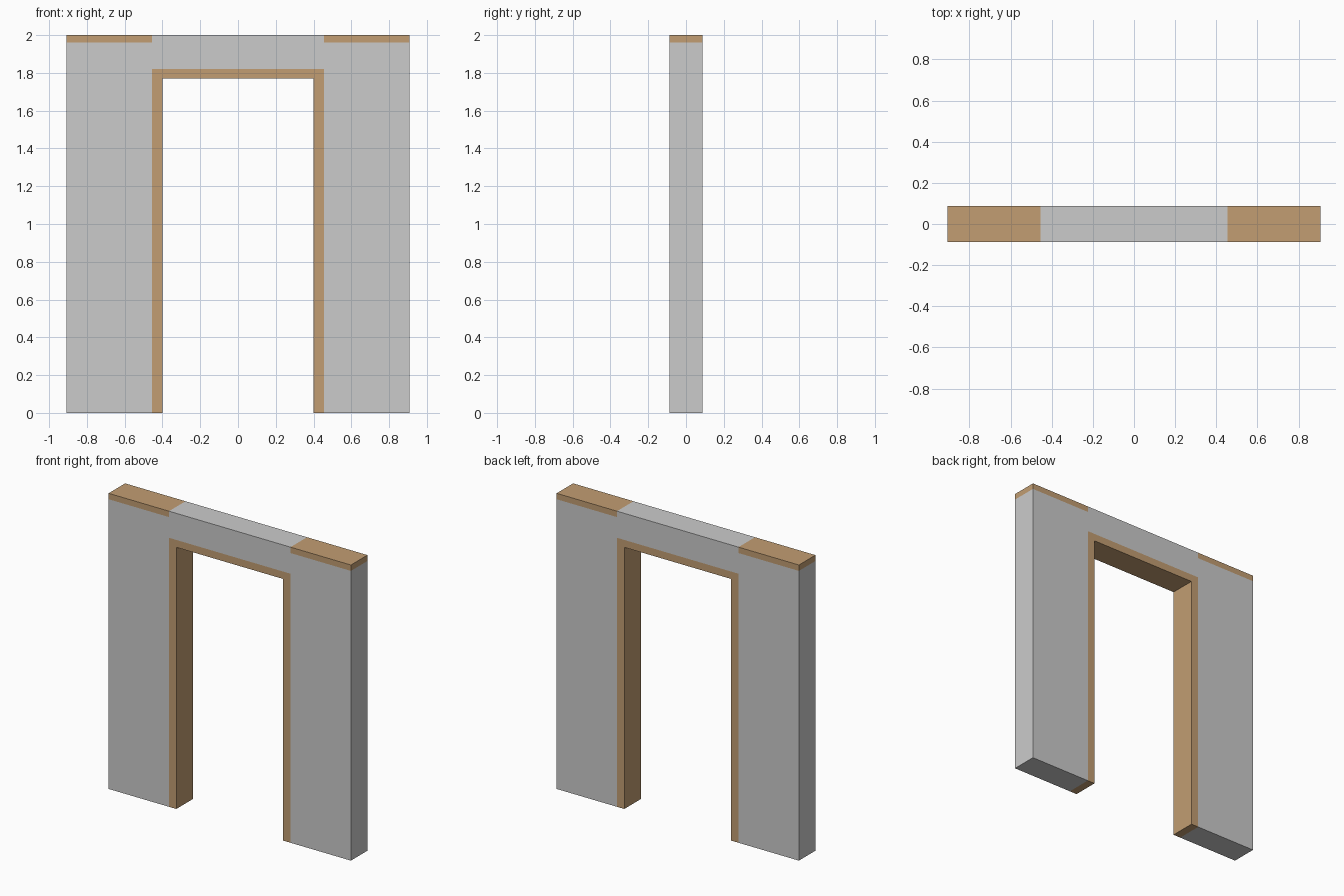
import bpy, bmesh

if "Cube" in bpy.data.objects:
    bpy.data.objects.remove(bpy.data.objects["Cube"])

HALF_W, HALF_D, H = 0.907, 0.088, 2.0
OPEN_X, OPEN_Z = 0.40, 1.77      # doorway opening
TRIM_X, TRIM_Z = 0.455, 1.82     # outer edge of the door trim
CAP_Z = 1.96                     # underside of the top caps

wood = bpy.data.materials.new("wood")
wood.diffuse_color = (0.54, 0.34, 0.17, 1)
wood.use_nodes = True
wood.node_tree.nodes["Principled BSDF"].inputs["Base Color"].default_value = wood.diffuse_color


def extrude_profile(name, points, mat=None):
    """Extrude an x-z outline through the wall thickness."""
    bm = bmesh.new()
    face = bm.faces.new([bm.verts.new((x, -HALF_D, z)) for x, z in points])
    out = bmesh.ops.extrude_face_region(bm, geom=[face])
    verts = [g for g in out["geom"] if isinstance(g, bmesh.types.BMVert)]
    bmesh.ops.translate(bm, verts=verts, vec=(0, 2 * HALF_D, 0))
    bmesh.ops.recalc_face_normals(bm, faces=bm.faces)
    mesh = bpy.data.meshes.new(name)
    bm.to_mesh(mesh)
    bm.free()
    obj = bpy.data.objects.new(name, mesh)
    bpy.context.collection.objects.link(obj)
    if mat:
        mesh.materials.append(mat)
    return obj


def mirrored(half):
    """Complete a right-hand outline with its mirror image."""
    return half + [(-x, z) for x, z in reversed(half)]


# Plaster wall, notched for the caps and the door trim
extrude_profile("wall", mirrored([
    (TRIM_X, TRIM_Z), (TRIM_X, 0), (HALF_W, 0),
    (HALF_W, CAP_Z), (TRIM_X, CAP_Z), (TRIM_X, H)]))

# Door trim, flush with both wall faces
extrude_profile("door_trim", mirrored([
    (OPEN_X, OPEN_Z), (OPEN_X, 0), (TRIM_X, 0), (TRIM_X, TRIM_Z)]), wood)

# Wooden caps on top of each side
for side, s in (("left", -1), ("right", 1)):
    extrude_profile("top_cap_" + side, [
        (s * TRIM_X, CAP_Z), (s * HALF_W, CAP_Z),
        (s * HALF_W, H), (s * TRIM_X, H)], wood)
